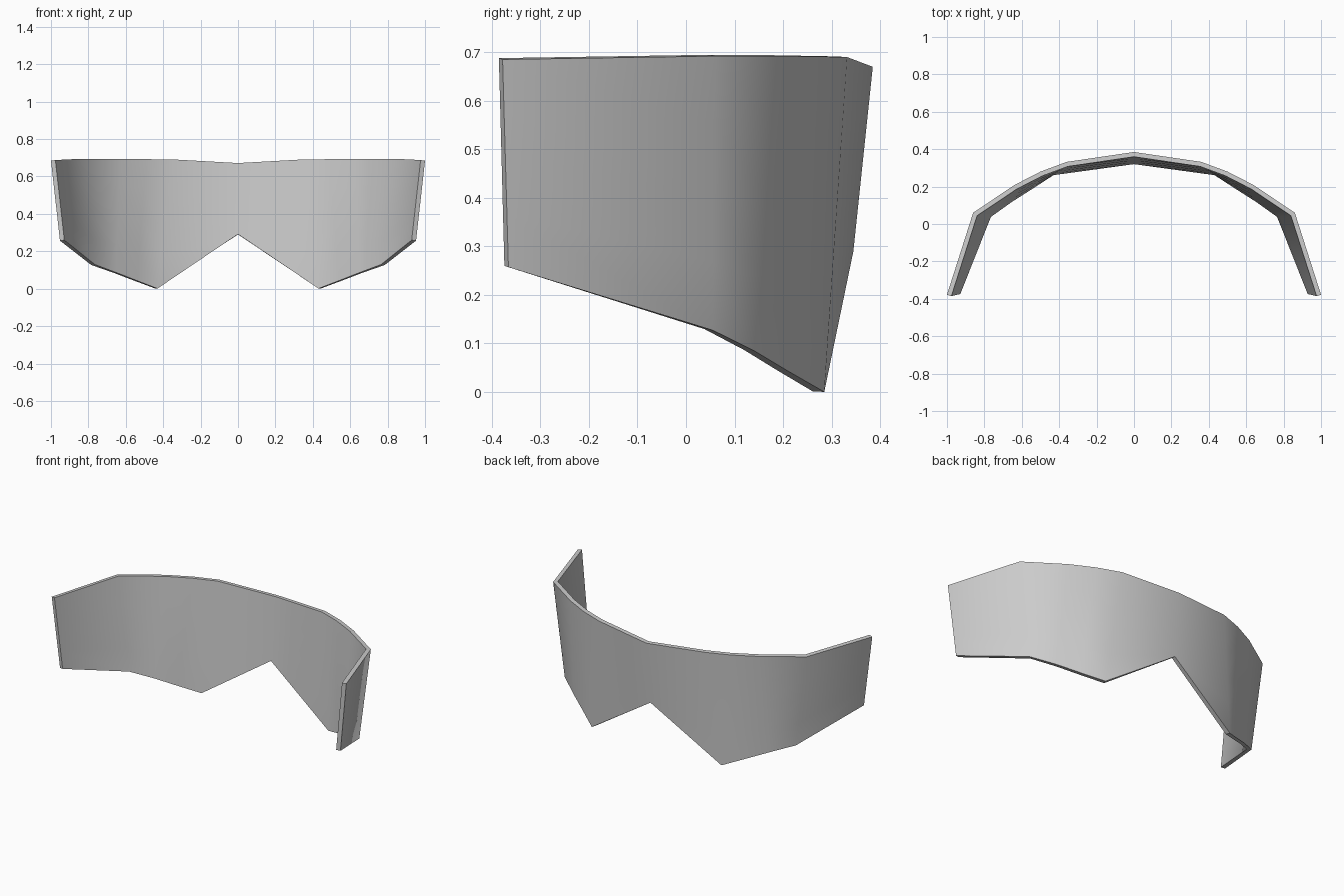
import bpy, bmesh
from mathutils import Vector

if "Cube" in bpy.data.objects:
    bpy.data.objects.remove(bpy.data.objects["Cube"])

# Half profile of the outer surface: (top point, bottom point) per column
columns = [
    ((0.00, 0.385, 0.670), (0.00, 0.345, 0.290)),
    ((0.36, 0.332, 0.690), (0.44, 0.285, 0.000)),
    ((0.50, 0.280, 0.691), (0.555, 0.210, 0.043)),
    ((0.64, 0.208, 0.692), (0.665, 0.140, 0.085)),
    ((0.86, 0.060, 0.692), (0.785, 0.055, 0.127)),
    ((1.00, -0.378, 0.685), (0.952, -0.366, 0.257)),
]
ROWS = 4

# Wrap-around eye band with a nose notch
bm = bmesh.new()
grid = [[bm.verts.new(Vector(b).lerp(Vector(t), r / ROWS)) for r in range(ROWS + 1)]
        for t, b in columns]
for a, b in zip(grid, grid[1:]):
    for r in range(ROWS):
        bm.faces.new((a[r], a[r + 1], b[r + 1], b[r]))
mesh = bpy.data.meshes.new("eye_band")
bm.to_mesh(mesh)
bm.free()
band = bpy.data.objects.new("eye_band", mesh)
bpy.context.collection.objects.link(band)
bpy.context.view_layer.objects.active = band
band.select_set(True)

# Mirror the half, then give it thickness toward the inside
mirror = band.modifiers.new("mirror", 'MIRROR')
mirror.use_clip = True
shell = band.modifiers.new("shell", 'SOLIDIFY')
shell.thickness = 0.025
shell.offset = -1
shell.use_even_offset = True
for name in ("mirror", "shell"):
    bpy.ops.object.modifier_apply(modifier=name)

# Smooth panels with crisp rims
bpy.ops.object.shade_smooth_by_angle(angle=0.7)
